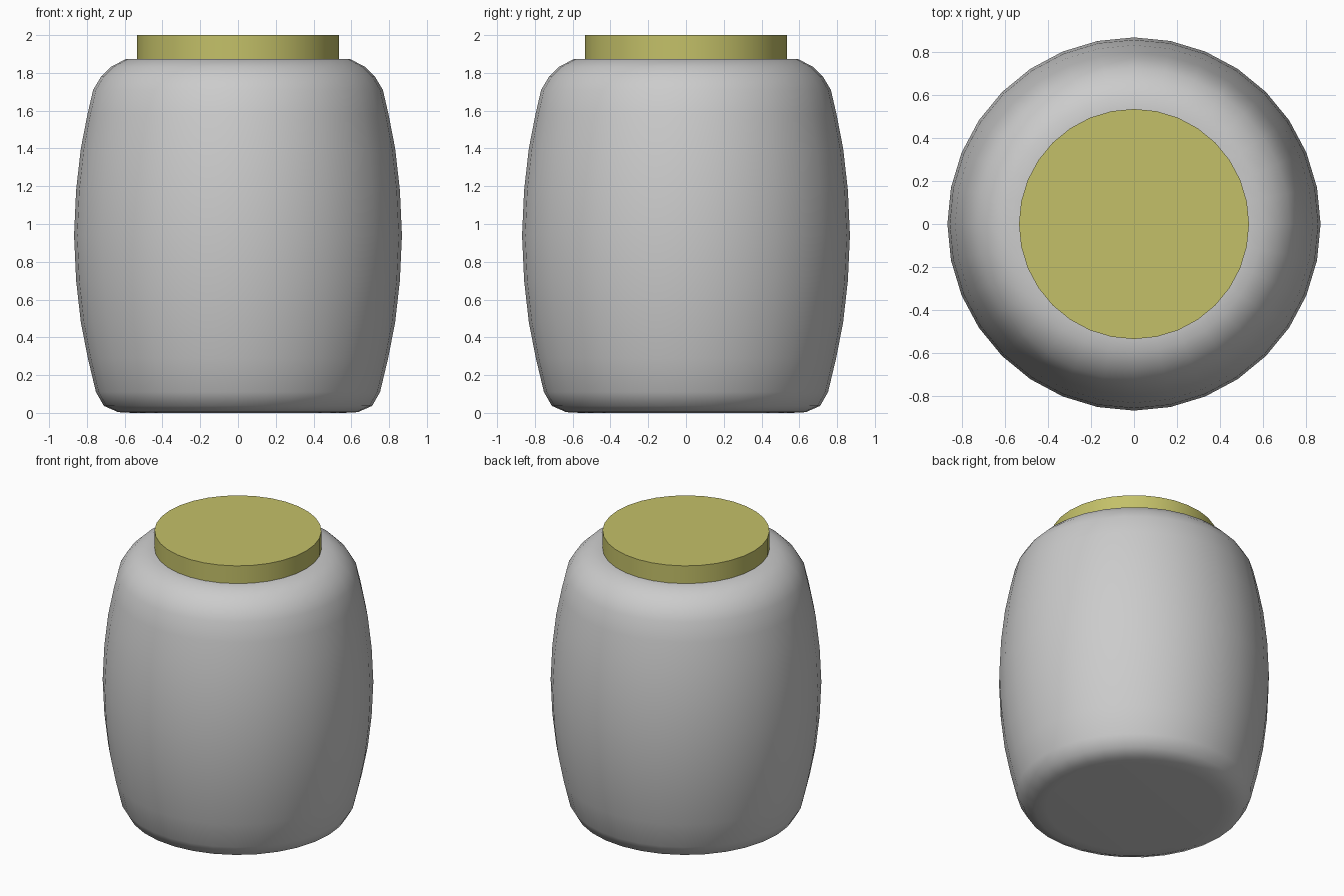
import bpy, bmesh, math

if "Cube" in bpy.data.objects:
    bpy.data.objects.remove(bpy.data.objects["Cube"])

SIDES = 32


def lathe(name, profile, angle):
    """Spin an (r, z) profile about z; cap both ends."""
    bm = bmesh.new()
    rings = []
    for r, z in profile:
        rings.append([bm.verts.new((r * math.cos(2 * math.pi * i / SIDES),
                                    r * math.sin(2 * math.pi * i / SIDES), z))
                      for i in range(SIDES)])
    for a, b in zip(rings, rings[1:]):
        for i in range(SIDES):
            j = (i + 1) % SIDES
            bm.faces.new((a[i], a[j], b[j], b[i]))
    bm.faces.new(rings[0][::-1])
    bm.faces.new(rings[-1])
    mesh = bpy.data.meshes.new(name)
    bm.to_mesh(mesh)
    bm.free()
    obj = bpy.data.objects.new(name, mesh)
    bpy.context.collection.objects.link(obj)
    bpy.ops.object.select_all(action='DESELECT')
    obj.select_set(True)
    bpy.context.view_layer.objects.active = obj
    bpy.ops.object.shade_smooth_by_angle(angle=math.radians(angle))
    return obj


# Barrel-shaped jar body with rounded shoulder and foot
lathe("jar_body", [
    (0.56, 0.0), (0.635, 0.004), (0.71, 0.037), (0.752, 0.11), (0.795, 0.29),
    (0.832, 0.48), (0.857, 0.70), (0.868, 0.94), (0.857, 1.18), (0.832, 1.40),
    (0.797, 1.58), (0.767, 1.71), (0.725, 1.78), (0.672, 1.832),
    (0.595, 1.873), (0.52, 1.875)], 60)

# Flat disc lid
lid = lathe("lid", [(0.535, 1.86), (0.535, 2.0)], 30)
mat = bpy.data.materials.new("lid_yellow")
mat.diffuse_color = (0.55, 0.53, 0.14, 1)
mat.use_nodes = True
mat.node_tree.nodes["Principled BSDF"].inputs["Base Color"].default_value = mat.diffuse_color
lid.data.materials.append(mat)
